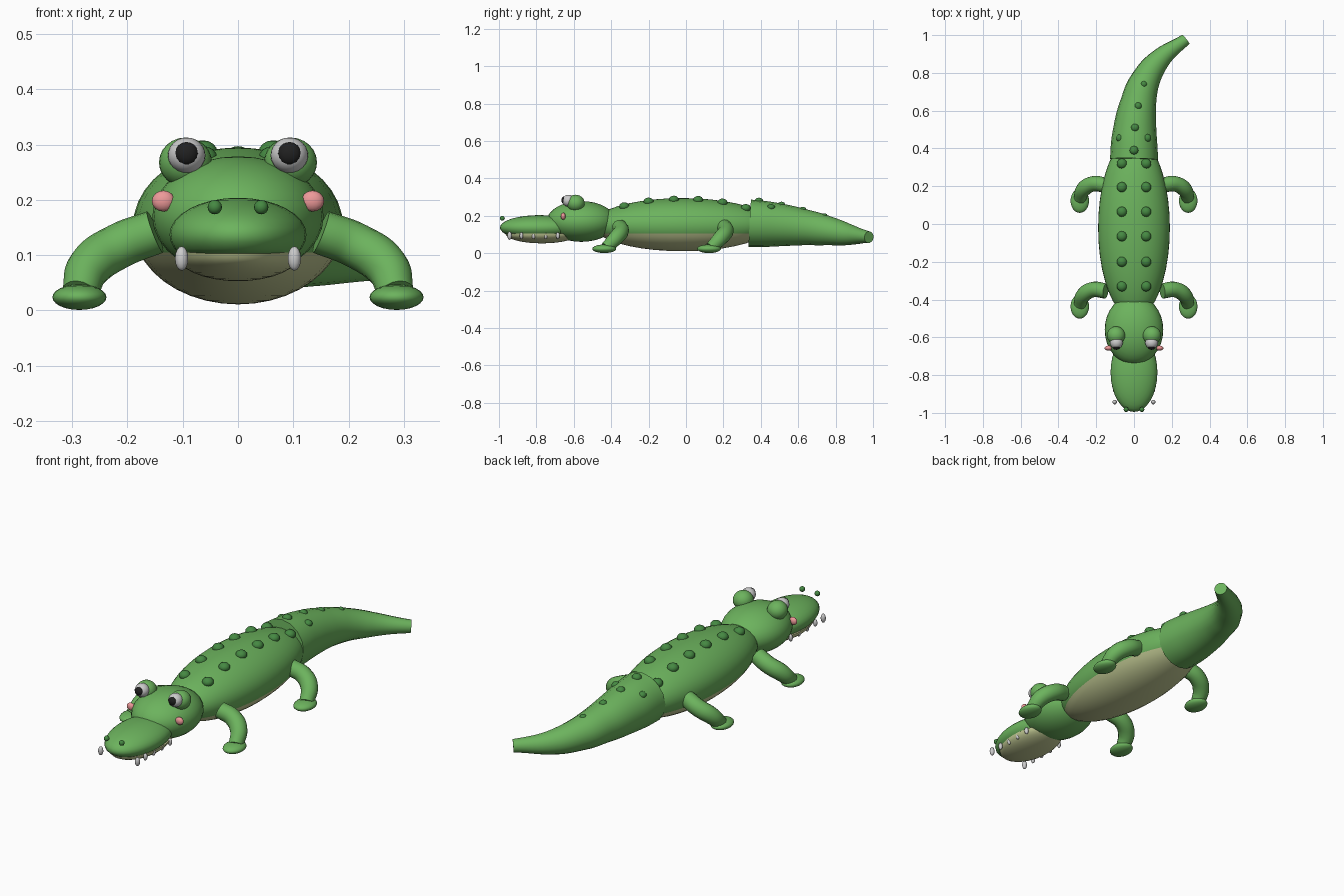
import bpy, bmesh, math
from mathutils import Matrix, Vector

if "Cube" in bpy.data.objects:
    bpy.data.objects.remove(bpy.data.objects["Cube"])


def material(name, rgb):
    m = bpy.data.materials.new(name)
    m.diffuse_color = (*rgb, 1)
    m.use_nodes = True
    m.node_tree.nodes["Principled BSDF"].inputs["Base Color"].default_value = m.diffuse_color
    return m


GREEN = material("green", (0.15, 0.45, 0.11))
DARK = material("dark_green", (0.06, 0.25, 0.055))
CREAM = material("cream", (0.55, 0.60, 0.30))
PINK = material("pink", (0.85, 0.32, 0.32))
BLACK = material("black", (0.015, 0.015, 0.015))


def ellipsoid(name, loc, radii, mat=None, seg=24, cut=None, keep_above=True):
    """Stretched sphere, optionally sliced flat at height cut."""
    bm = bmesh.new()
    bmesh.ops.create_uvsphere(bm, u_segments=seg, v_segments=max(8, seg // 2), radius=1)
    bmesh.ops.transform(bm, verts=bm.verts,
                        matrix=Matrix.Translation(loc) @ Matrix.Diagonal((*radii, 1)))
    if cut is not None:
        r = bmesh.ops.bisect_plane(bm, geom=bm.verts[:] + bm.edges[:] + bm.faces[:],
                                   plane_co=(0, 0, cut), plane_no=(0, 0, 1),
                                   clear_inner=keep_above, clear_outer=not keep_above)
        edges = [e for e in r["geom_cut"] if isinstance(e, bmesh.types.BMEdge)]
        bmesh.ops.contextual_create(bm, geom=edges)
    bmesh.ops.recalc_face_normals(bm, faces=bm.faces)
    me = bpy.data.meshes.new(name)
    bm.to_mesh(me)
    bm.free()
    ob = bpy.data.objects.new(name, me)
    bpy.context.collection.objects.link(ob)
    finish(ob, mat)
    return ob


def finish(ob, mat):
    if mat:
        ob.data.materials.append(mat)
    bpy.ops.object.select_all(action='DESELECT')
    ob.select_set(True)
    bpy.context.view_layer.objects.active = ob
    if ob.type == 'CURVE':
        bpy.ops.object.convert(target='MESH')
    bpy.ops.object.shade_smooth_by_angle(angle=math.radians(40))


def tube(name, points, radii, mat):
    """Tapered capped tube along a smooth path."""
    cu = bpy.data.curves.new(name, 'CURVE')
    cu.dimensions = '3D'
    cu.bevel_depth = 1
    cu.bevel_resolution = 6
    cu.resolution_u = 8
    cu.use_fill_caps = True
    sp = cu.splines.new('BEZIER')
    sp.radius_interpolation = 'CARDINAL'
    sp.bezier_points.add(len(points) - 1)
    for bp, p, r in zip(sp.bezier_points, points, radii):
        bp.co = p
        bp.radius = r
        bp.handle_left_type = bp.handle_right_type = 'AUTO'
    ob = bpy.data.objects.new(name, cu)
    bpy.context.collection.objects.link(ob)
    finish(ob, mat)


# Body and belly: one ellipsoid split at a flat line
BC, BR = Vector((0, -0.02, 0.153)), Vector((0.19, 0.48, 0.142))
ellipsoid("body", BC, BR, GREEN, 40, 0.105)
ellipsoid("belly", BC, BR, CREAM, 40, 0.105, False)

# Tail
tube("tail",
     [(0, 0.342, 0.16), (0.003, 0.48, 0.153), (0.02, 0.625, 0.14),
      (0.055, 0.75, 0.122), (0.135, 0.87, 0.1), (0.275, 0.978, 0.086)],
     [0.127, 0.117, 0.098, 0.08, 0.057, 0.031], GREEN)

# Head, snout and jaw
ellipsoid("head", (0, -0.56, 0.17), (0.155, 0.185, 0.109), GREEN, 32)
ellipsoid("snout", (0, -0.785, 0.137), (0.124, 0.21, 0.067), GREEN, 32, 0.103)
ellipsoid("jaw", (0, -0.77, 0.105), (0.114, 0.195, 0.052), CREAM, 32, 0.105, False)

# Scales along the back
for y in (0.32, 0.195, 0.065, -0.065, -0.2, -0.33):
    for s in (-1, 1):
        x = s * 0.064
        h = math.sqrt(1 - (x / BR.x) ** 2 - ((y - BC.y) / BR.y) ** 2)
        ellipsoid("back_scale", (x, y, BC.z + BR.z * h), (0.027, 0.027, 0.022), DARK, 16)

# Scales along the tail
for x, y, z, r in ((0, 0.39, 0.279, 0.023), (0.005, 0.51, 0.259, 0.021),
                   (0.022, 0.625, 0.233, 0.019), (0.052, 0.74, 0.2, 0.017),
                   (0.07, 0.455, 0.246, 0.021), (-0.075, 0.455, 0.236, 0.02)):
    ellipsoid("tail_scale", (x, y, z), (r, r, r * 0.8), DARK, 16)

for s, side in ((-1, "left"), (1, "right")):
    # Eyes, cheeks and nostrils
    ellipsoid(side + "_eye_socket", (s * 0.095, -0.59, 0.268), (0.048, 0.048, 0.045), GREEN)
    ellipsoid(side + "_eye", (s * 0.093, -0.628, 0.281), (0.034, 0.034, 0.032))
    ellipsoid(side + "_pupil", (s * 0.093, -0.652, 0.284), (0.021, 0.014, 0.021), BLACK, 16)
    ellipsoid(side + "_cheek", (s * 0.135, -0.657, 0.198), (0.021, 0.013, 0.019), PINK, 16)
    ellipsoid(side + "_nostril", (s * 0.042, -0.982, 0.187), (0.013, 0.013, 0.013), DARK, 16)

    # Teeth, the front one is largest
    for i, y in enumerate((-0.943, -0.88, -0.815, -0.75, -0.685)):
        k = 1 if i == 0 else 0.82
        ellipsoid(side + "_tooth", (s * 0.102, y, 0.094),
                  (0.012 * k, 0.012 * k, 0.022 * k), None, 12)

    # Legs and feet
    for name, y in (("front", -0.355), ("rear", 0.205)):
        tube(f"{side}_{name}_leg",
             [(s * 0.15, y, 0.142), (s * 0.215, y + 0.008, 0.117),
              (s * 0.268, y - 0.022, 0.08), (s * 0.286, y - 0.07, 0.03)],
             [0.04, 0.041, 0.04, 0.033], GREEN)
        ellipsoid(f"{side}_{name}_foot", (s * 0.287, y - 0.082, 0.024),
                  (0.049, 0.064, 0.023), GREEN)
